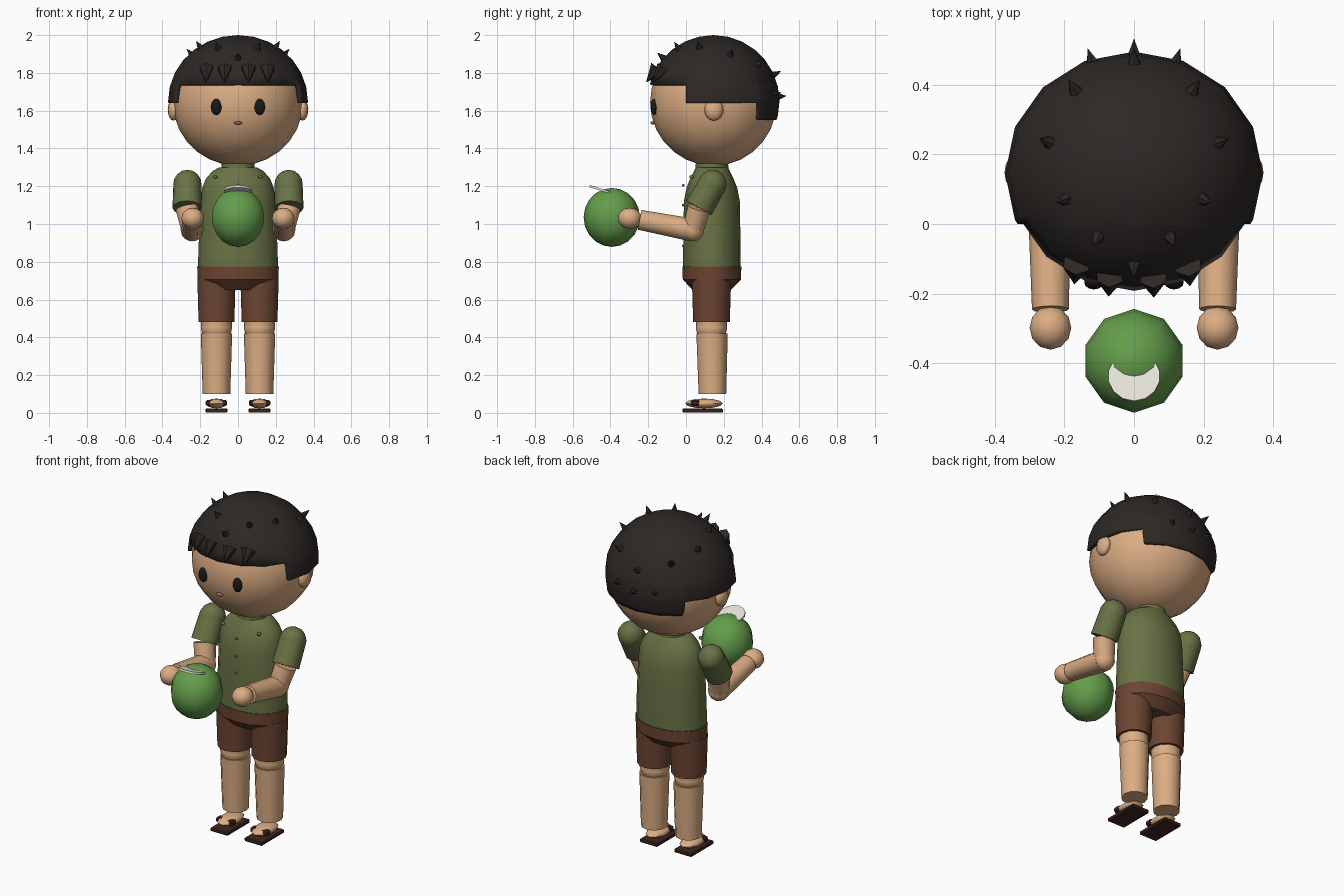
import bpy, bmesh, math
from mathutils import Vector, Matrix

if "Cube" in bpy.data.objects:
    bpy.data.objects.remove(bpy.data.objects["Cube"])


def mat(name, r, g, b):
    m = bpy.data.materials.new(name)
    m.diffuse_color = (r, g, b, 1)
    m.use_nodes = True
    m.node_tree.nodes["Principled BSDF"].inputs["Base Color"].default_value = m.diffuse_color
    return m


SKIN = mat("skin", .72, .42, .23)
HAIR = mat("hair", .026, .021, .019)
SHIRT = mat("olive_cloth", .14, .17, .06)
SHORTS = mat("brown_cloth", .15, .06, .032)
SOLE = mat("dark_leather", .05, .02, .015)
DARK = mat("black", .01, .01, .01)
LIP = mat("lip", .35, .13, .09)
FRUIT = mat("green_fruit", .127, .34, .07)
PULP = mat("white_pulp", .8, .78, .7)


def finish(bm, name, material, angle=40):
    bmesh.ops.recalc_face_normals(bm, faces=bm.faces)
    me = bpy.data.meshes.new(name)
    bm.to_mesh(me)
    bm.free()
    me.shade_smooth()
    me.set_sharp_from_angle(angle=math.radians(angle))
    me.materials.append(material)
    ob = bpy.data.objects.new(name, me)
    bpy.context.collection.objects.link(ob)
    return ob


def sphere_bm(c, r, seg, rings):
    bm = bmesh.new()
    bmesh.ops.create_uvsphere(bm, u_segments=seg, v_segments=rings, radius=1,
                              matrix=Matrix.Translation(c) @ Matrix.Diagonal((*r, 1)))
    return bm


def ball(name, c, r, material, seg=12, rings=8):
    return finish(sphere_bm(c, r, seg, rings), name, material, 60)


def limb(name, a, b, r1, r2, material, seg=12, angle=40):
    """Tapered cylinder from a to b; r2 = 0 gives a spike."""
    a, b = Vector(a), Vector(b)
    d = b - a
    m = Matrix.Translation((a + b) / 2) @ d.to_track_quat('Z', 'Y').to_matrix().to_4x4()
    bm = bmesh.new()
    bmesh.ops.create_cone(bm, cap_ends=True, segments=seg, radius1=r1, radius2=r2,
                          depth=d.length, matrix=m)
    return finish(bm, name, material, angle)


def loft(name, profile, material, cy=.137, seg=16):
    """Stack of ellipses (z, rx, ry) with closed ends."""
    bm = bmesh.new()
    loops = []
    for z, rx, ry in profile:
        loops.append([bm.verts.new((rx * math.cos(t), cy + ry * math.sin(t), z))
                      for t in (math.tau * i / seg for i in range(seg))])
    for lo, hi in zip(loops, loops[1:]):
        for i in range(seg):
            j = (i + 1) % seg
            bm.faces.new((lo[i], lo[j], hi[j], hi[i]))
    bm.faces.new(loops[0])
    bm.faces.new(loops[-1])
    return finish(bm, name, material)


def box(name, c, size, material, bevel=.01):
    bm = bmesh.new()
    bmesh.ops.create_cube(bm, size=1, matrix=Matrix.Translation(c) @ Matrix.Diagonal((*size, 1)))
    bmesh.ops.bevel(bm, geom=bm.edges[:], offset=bevel, segments=1, affect='EDGES')
    return finish(bm, name, material, 30)


# Head and face
ball("head", (0, .145, 1.645), (.345, .335, .337), SKIN, 16, 14)
ball("mouth", (0, -.176, 1.535), (.022, .012, .009), LIP)
for s, side in ((-1, "left"), (1, "right")):
    ball(side + "_eye", (s * .115, -.168, 1.62), (.028, .02, .043), DARK)
    ball(side + "_ear", (s * .342, .148, 1.605), (.03, .05, .058), SKIN)

# Hair cap: ellipsoid trimmed in steps at the front, sides and nape
HC, HR = Vector((0, .145, 1.65)), Vector((.37, .35, .35))
bm = sphere_bm(HC, HR, 16, 14)
for co, no in (((0, 0, 1.74), (0, 0, 1)), ((0, 0, 1.64), (0, 0, 1)), ((0, 0, 1.55), (0, 0, 1)),
               ((0, 0, 0), (0, 1, 0)), ((0, .385, 0), (0, 1, 0))):
    bmesh.ops.bisect_plane(bm, geom=bm.verts[:] + bm.edges[:] + bm.faces[:],
                           plane_co=co, plane_no=no)


def below_hairline(f):
    c = f.calc_center_median()
    return c.z < (1.74 if c.y < 0 else 1.64 if c.y < .385 else 1.55)


bmesh.ops.delete(bm, geom=[f for f in bm.faces if below_hairline(f)], context='FACES')
hair = finish(bm, "hair_cap", HAIR, 60)
sol = hair.modifiers.new("thickness", 'SOLIDIFY')
sol.thickness, sol.offset = .03, -1

# Small tufts along the surface normal: x, y on the cap, and mirrored
TUFTS = [(0, -.12), (.105, -.04), (.2, .07), (.245, .235), (.17, .385), (0, .465)]
tufts = [(x, y, HC.z + HR.z * math.sqrt(1 - (x / HR.x)**2 - ((y - HC.y) / HR.y)**2))
         for x, y in TUFTS] + [(0, .49, 1.675), (.12, .465, 1.69)]
for x, y, z in tufts:
    for s in ((-1, 1) if x else (1,)):
        p = Vector((s * x, y, z))
        n = Vector([(p[i] - HC[i]) / HR[i]**2 for i in range(3)]).normalized()
        limb("hair_tuft", p - n * .015, p + n * .043, .024, 0, HAIR, 6, 20)

# Fringe spikes
for x in (-.165, -.07, .055, .155):
    y = HC.y - HR.y * math.sqrt(1 - (x / HR.x)**2 - (.17 / HR.z)**2)
    limb("fringe_spike", (x, y + .005, 1.825), (x * 1.04, y - .055, 1.75), .042, 0, HAIR, 6, 20)

# Torso, collar and shirt buttons
loft("shirt", [(.74, .212, .152), (.85, .21, .152), (1.0, .204, .15), (1.12, .198, .148),
               (1.19, .19, .135), (1.24, .17, .115), (1.28, .135, .095), (1.3, .1, .085)], SHIRT)
limb("collar", (0, .137, 1.26), (0, .137, 1.32), .09, .086, SHIRT, 16)
limb("neck", (0, .137, 1.28), (0, .137, 1.36), .07, .07, SKIN, 16)
for z in (.885, 1.0, 1.1, 1.205):
    ball("shirt_button", (0, -.015, z), (.007, .007, .007), SHIRT, 8, 6)
for s in (-1, 1):
    ball("collar_button", (s * .12, .03, 1.25), (.012, .012, .01), SHIRT, 8, 6)

# Shorts waist
loft("shorts_waist", [(.65, .15, .1), (.705, .214, .154), (.775, .216, .156)], SHORTS)

for s, side in ((-1, "left"), (1, "right")):
    # Leg, foot and sandal
    x = s * .114
    limb(side + "_shorts_leg", (x, .135, .48), (x, .135, .71), .097, .104, SHORTS, 14)
    ball(side + "_knee", (x, .135, .45), (.083, .083, .075), SKIN)
    limb(side + "_thigh", (x, .135, .44), (x, .135, .52), .08, .084, SKIN)
    limb(side + "_calf", (x, .14, .1), (x, .138, .42), .073, .083, SKIN)
    ball(side + "_foot", (x, .095, .05), (.058, .1, .026), SKIN, 10, 6)
    box(side + "_sandal_sole", (x, .088, .012), (.118, .215, .022), SOLE, .005)
    box(side + "_sandal_strap", (x, .05, .052), (.114, .045, .032), SOLE, .008)
    # Arm, bent forward at the elbow
    shoulder, cuff = (s * .268, .14, 1.21), (s * .27, .068, 1.085)
    elbow, wrist = (s * .243, .035, .968), (s * .24, -.245, 1.022)
    ball(side + "_shoulder", shoulder, (.075, .075, .077), SHIRT)
    limb(side + "_sleeve", shoulder, cuff, .074, .077, SHIRT)
    limb(side + "_upper_arm", cuff, elbow, .062, .057, SKIN)
    ball(side + "_elbow", elbow, (.06, .06, .06), SKIN)
    limb(side + "_forearm", elbow, wrist, .061, .053, SKIN)
    ball(side + "_hand", (s * .24, -.298, 1.03), (.06, .063, .056), SKIN)

# Green fruit with a tilted cut lid
ball("fruit", (0, -.393, 1.035), (.146, .149, .156), FRUIT, 10, 10).data.materials
lid_c, lid_n = Vector((0, -.438, 1.178)), Vector((0, math.sin(.3), math.cos(.3)))
limb("fruit_opening", lid_c - lid_n * .006, lid_c + lid_n * .006, .075, .075, PULP, 14)
